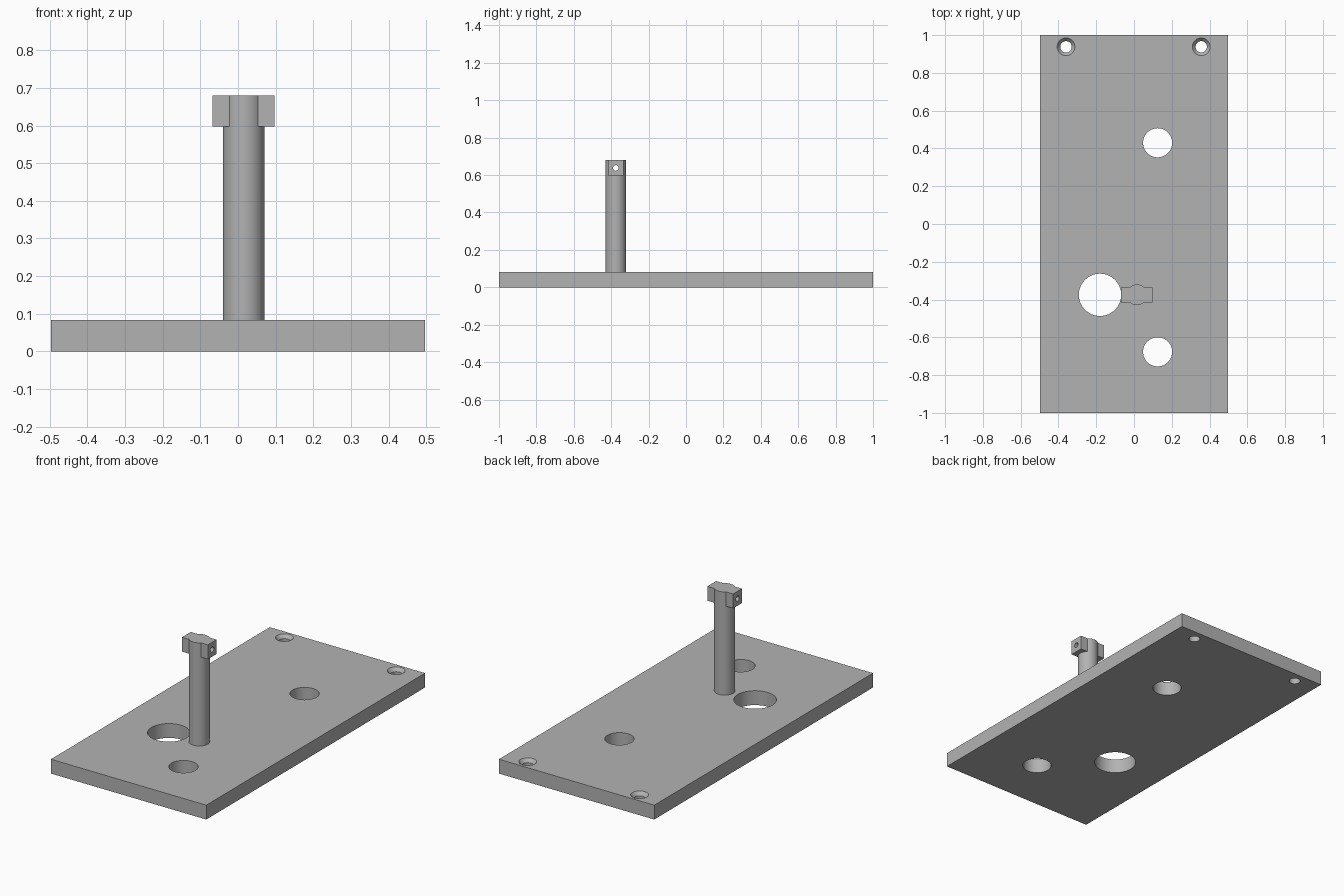
import bpy
import math

cube = bpy.data.objects.get("Cube")
if cube:
    bpy.data.objects.remove(cube, do_unlink=True)

GREY = (0.45, 0.45, 0.45, 1.0)
metal = bpy.data.materials.new("plain_grey")
metal.use_nodes = True
metal.diffuse_color = GREY
metal.node_tree.nodes["Principled BSDF"].inputs["Base Color"].default_value = GREY

PLATE_TOP = 0.083
POST_TOP = 0.68
HEAD_BOTTOM = 0.597
POST_X, POST_Y = 0.015, -0.375


def finish(name):
    obj = bpy.context.object
    obj.name = name
    obj.data.materials.append(metal)
    return obj


def box(name, size, center):
    bpy.ops.mesh.primitive_cube_add(size=1, location=center)
    bpy.context.object.scale = size
    bpy.ops.object.transform_apply(location=False, rotation=False, scale=True)
    return finish(name)


def cone(name, x, y, z0, z1, r0, r1):
    bpy.ops.mesh.primitive_cone_add(vertices=64, radius1=r0, radius2=r1,
                                    depth=z1 - z0, location=(x, y, (z0 + z1) / 2))
    return finish(name)


def combine(target, tool, operation):
    """Apply a boolean and discard the tool object."""
    mod = target.modifiers.new("cut", "BOOLEAN")
    mod.operation = operation
    mod.solver = "EXACT"
    mod.object = tool
    bpy.context.view_layer.objects.active = target
    bpy.ops.object.modifier_apply(modifier=mod.name)
    bpy.data.objects.remove(tool, do_unlink=True)


def smooth(obj):
    bpy.ops.object.select_all(action="DESELECT")
    obj.select_set(True)
    bpy.context.view_layer.objects.active = obj
    bpy.ops.object.shade_smooth_by_angle(angle=math.radians(30))


# Base plate with its through holes
plate = box("base_plate", (0.994, 2, PLATE_TOP), (0, 0, PLATE_TOP / 2))
for x, y, r in [(-0.18, POST_Y, 0.112), (0.125, 0.43, 0.077), (0.125, -0.677, 0.077)]:
    combine(plate, cone("hole_cutter", x, y, -0.1, 0.2, r, r), "DIFFERENCE")

# Countersunk screw holes along the back edge
SINK, RIM, BORE = 0.02, 0.047, 0.03
for x in (-0.36, 0.356):
    y = 0.938
    combine(plate, cone("bore_cutter", x, y, -0.1, 0.2, BORE, BORE), "DIFFERENCE")
    slope = (RIM - BORE) / SINK
    combine(plate, cone("sink_cutter", x, y, PLATE_TOP - SINK, PLATE_TOP + SINK,
                        BORE, RIM + slope * SINK), "DIFFERENCE")
smooth(plate)

# Round post carrying a cross block head
post = cone("post_with_head", POST_X, POST_Y, PLATE_TOP, POST_TOP, 0.055, 0.055)
head = box("head_block", (0.165, 0.08, POST_TOP - HEAD_BOTTOM),
           (POST_X, POST_Y, (POST_TOP + HEAD_BOTTOM) / 2))
combine(post, head, "UNION")

# Pin hole running sideways through the head
bpy.ops.mesh.primitive_cylinder_add(vertices=32, radius=0.015, depth=0.4,
                                    location=(POST_X, POST_Y, 0.638),
                                    rotation=(0, math.pi / 2, 0))
combine(post, finish("pin_cutter"), "DIFFERENCE")
smooth(post)
